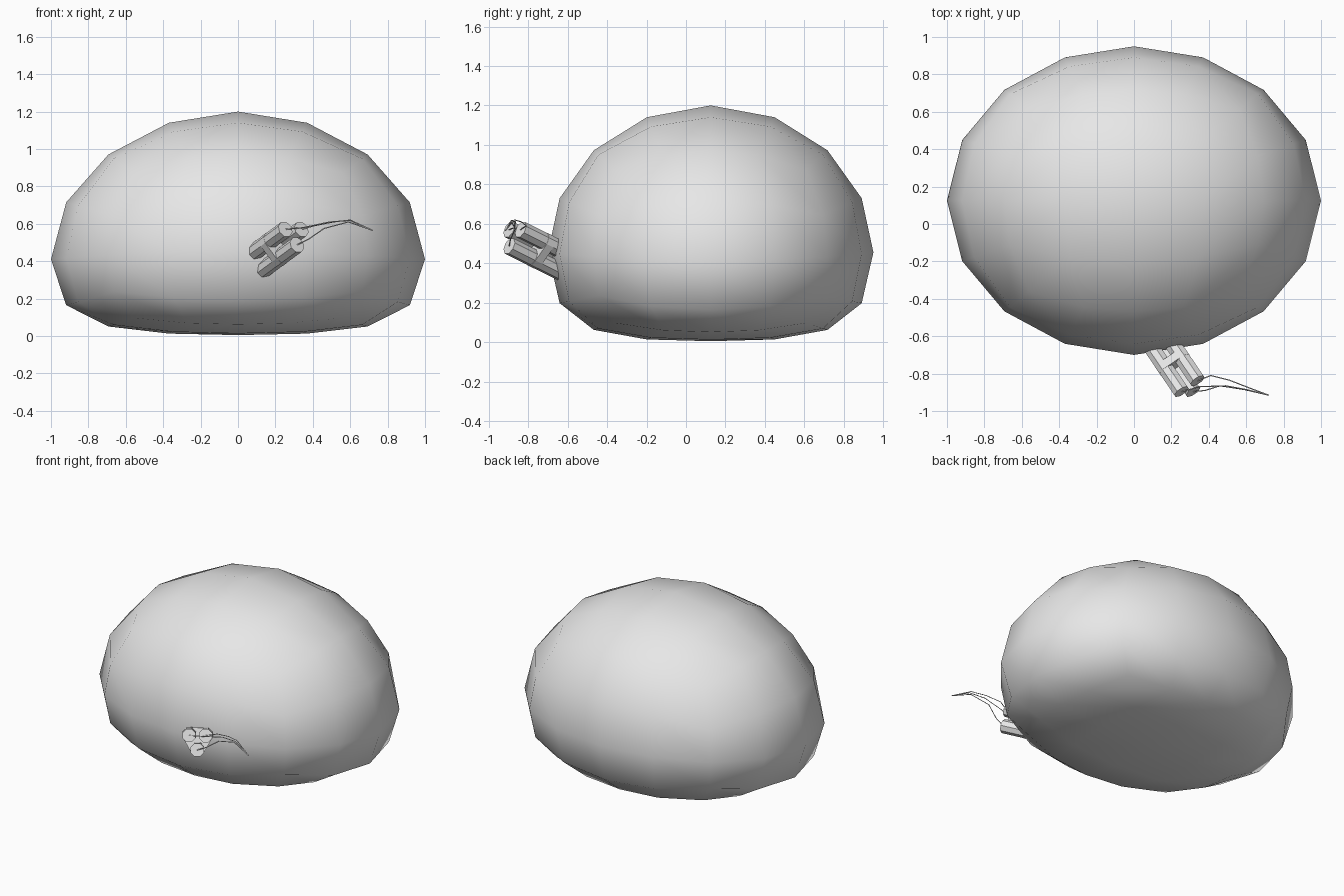
import bpy, bmesh, math
from mathutils import Vector

if "Cube" in bpy.data.objects:
    bpy.data.objects.remove(bpy.data.objects["Cube"])

grey = bpy.data.materials.new("stone_grey")
grey.diffuse_color = (0.8, 0.8, 0.8, 1)
grey.use_nodes = True
grey.node_tree.nodes["Principled BSDF"].inputs["Base Color"].default_value = grey.diffuse_color


def add_object(name, bm, smooth=False):
    mesh = bpy.data.meshes.new(name)
    bmesh.ops.recalc_face_normals(bm, faces=bm.faces)
    for f in bm.faces:
        f.smooth = smooth
    bm.to_mesh(mesh)
    bm.free()
    mesh.materials.append(grey)
    obj = bpy.data.objects.new(name, mesh)
    bpy.context.collection.objects.link(obj)
    return obj


# Boulder: rounded cube with a domed top and a flattened underside
bm = bmesh.new()
bmesh.ops.create_cube(bm, size=2)
bmesh.ops.subdivide_edges(bm, edges=bm.edges[:], cuts=3, use_grid_fill=True)
for v in bm.verts:
    x, y, z = Vector([math.tan(c * math.pi / 4) for c in v.co]).normalized()
    if z >= 0:
        height = 0.41 + 0.79 * z + 0.045 * (1 - x * x) * (1 - z) ** 2
    else:
        height = 0.005 + 0.405 * (1 + z) ** 2 + 0.045 * (1 - x * x) * (1 - z * z)
    v.co = (x * (0.96 + 0.04 * x * x),
            0.125 + 0.825 * y * (1.03 - 0.03 * y * y),
            height)
add_object("boulder", bm, smooth=True)

# Bundle frame: axis points out of the boulder, u and w span the stick ends
axis = Vector((0.17, -0.25, 0.125)).normalized()
u = axis.cross(Vector((0, 0, 1))).normalized()
w = u.cross(axis).normalized()
if u.x < 0:
    u = -u
end_centre = Vector((0.303, -0.877, 0.543))
LENGTH, RADIUS, SPACING, SIDES = 0.38, 0.045, 0.06, 8

# Two sticks above, one below
offsets = [(u * math.cos(a) + w * math.sin(a)) * SPACING
           for a in (math.radians(d) for d in (30, 150, 270))]


def ring(centre, radius):
    return [centre + radius * (u * math.cos(a) + w * math.sin(a))
            for a in ((i + 0.5) * math.tau / SIDES for i in range(SIDES))]


def hull(name, points):
    b = bmesh.new()
    for p in points:
        b.verts.new(p)
    bmesh.ops.convex_hull(b, input=b.verts[:])
    bmesh.ops.dissolve_limit(b, angle_limit=0.01, verts=b.verts[:], edges=b.edges[:])
    return add_object(name, b)


for i, off in enumerate(offsets):
    tip = end_centre + off
    hull(f"stick_{i + 1}", ring(tip, RADIUS) + ring(tip - axis * LENGTH, RADIUS))

# Band wrapped round the middle of the sticks
hull("band", [p for off in offsets for t in (0.15, 0.195)
              for p in ring(end_centre + off - axis * t, RADIUS + 0.001)])

# Fuses: thin wires that meet at one point
meeting = (0.72, -0.915, 0.565)
bends = [
    [(0.41, -0.81, 0.59), (0.51, -0.835, 0.61), (0.60, -0.87, 0.62)],
    [(0.35, -0.87, 0.58), (0.49, -0.865, 0.61), (0.60, -0.885, 0.618)],
    [(0.38, -0.89, 0.52), (0.46, -0.865, 0.575), (0.59, -0.885, 0.61)],
]
for i, (off, bend) in enumerate(zip(offsets, bends)):
    curve = bpy.data.curves.new(f"fuse_{i + 1}", 'CURVE')
    curve.dimensions = '3D'
    curve.bevel_depth = 0.003
    curve.bevel_resolution = 0
    curve.use_fill_caps = True
    path = [tuple(end_centre + off)] + bend + [meeting]
    spline = curve.splines.new('POLY')
    spline.points.add(len(path) - 1)
    for point, co in zip(spline.points, path):
        point.co = (*co, 1)
    curve.materials.append(grey)
    bpy.context.collection.objects.link(bpy.data.objects.new(f"fuse_{i + 1}", curve))
